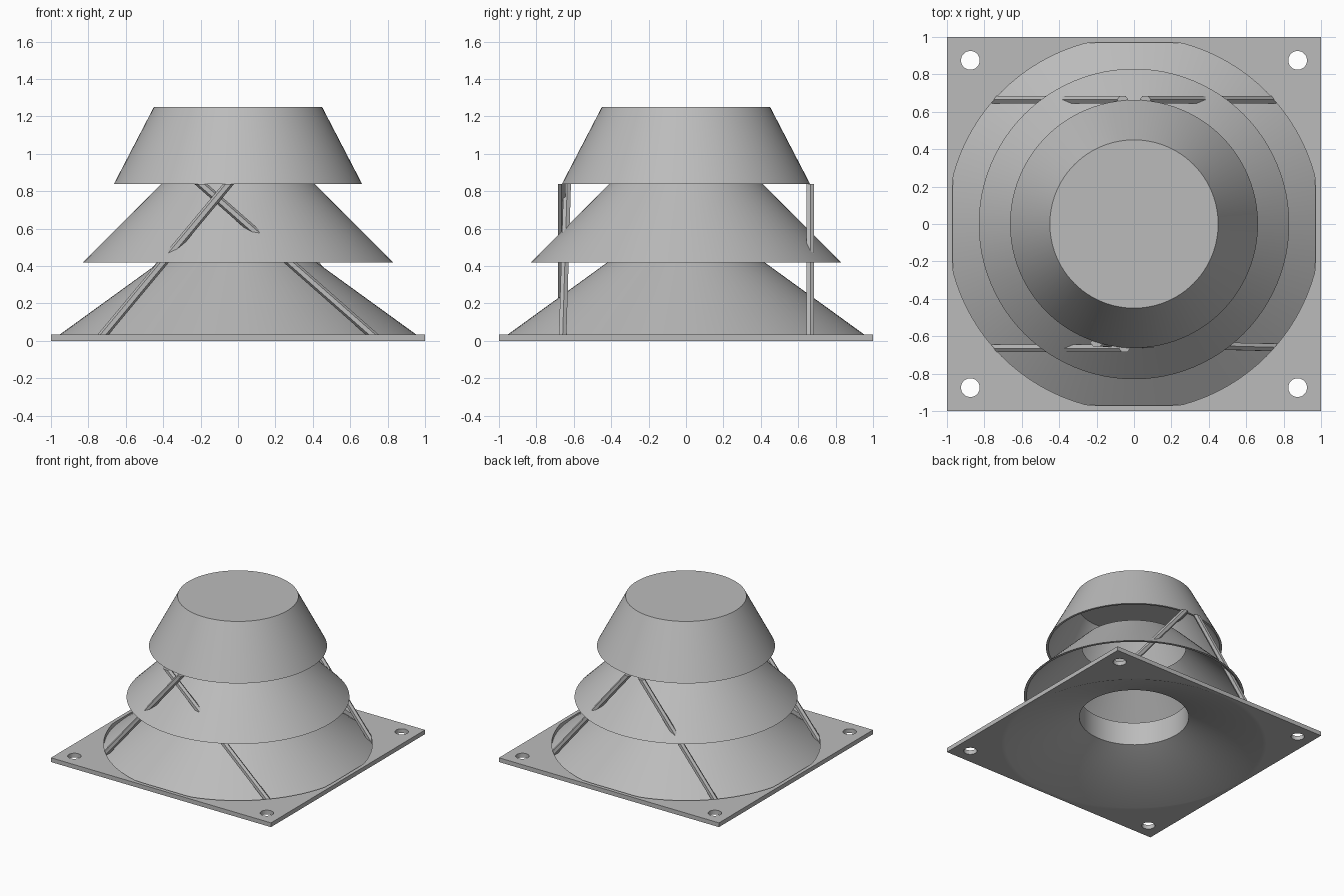
import bpy, bmesh
from math import sin, cos, pi, hypot
from mathutils import Vector, Matrix

old = bpy.data.objects.get("Cube")
if old:
    bpy.data.objects.remove(old, do_unlink=True)

grey = bpy.data.materials.new("plain grey")
grey.use_nodes = True
grey.diffuse_color = (0.5, 0.5, 0.5, 1)
grey.node_tree.nodes["Principled BSDF"].inputs["Base Color"].default_value = grey.diffuse_color


def finish(bm, name, smooth=False):
    bmesh.ops.recalc_face_normals(bm, faces=bm.faces)
    mesh = bpy.data.meshes.new(name)
    bm.to_mesh(mesh)
    bm.free()
    mesh.materials.append(grey)
    obj = bpy.data.objects.new(name, mesh)
    bpy.context.collection.objects.link(obj)
    if smooth:
        bpy.ops.object.select_all(action='DESELECT')
        obj.select_set(True)
        bpy.context.view_layer.objects.active = obj
        bpy.ops.object.shade_smooth_by_angle()
    return obj


def lathe(name, profile, closed=True):
    """Spin an (r, z) profile around the vertical axis."""
    bm = bmesh.new()
    verts = [bm.verts.new((r, 0, z)) for r, z in profile]
    pairs = list(zip(verts, verts[1:]))
    if closed:
        pairs.append((verts[-1], verts[0]))
    edges = [bm.edges.new(p) for p in pairs]
    bmesh.ops.spin(bm, geom=verts + edges, cent=(0, 0, 0), axis=(0, 0, 1),
                   angle=2 * pi, steps=96, use_merge=True)
    bmesh.ops.remove_doubles(bm, verts=bm.verts, dist=0.0001)
    return finish(bm, name, smooth=True)


def cylinder(bm, radius, x, y, segments):
    return bmesh.ops.create_cone(bm, cap_ends=True, segments=segments, radius1=radius,
                                 radius2=radius, depth=0.4,
                                 matrix=Matrix.Translation((x, y, 0)))["verts"]


# Square mounting plate
T = 0.035
bm = bmesh.new()
bmesh.ops.create_cube(bm, size=1, matrix=Matrix.Translation((0, 0, T / 2))
                      @ Matrix.Diagonal((2, 2, T, 1)))
plate = finish(bm, "mounting_plate")

# Cutter: large opening with flattened sides, and four screw holes
bm = bmesh.new()
for v in cylinder(bm, 1.0, 0, 0, 96):
    v.co.x = max(-0.97, min(0.97, v.co.x))
    v.co.y = max(-0.97, min(0.97, v.co.y))
for sx in (-1, 1):
    for sy in (-1, 1):
        cylinder(bm, 0.05, sx * 0.875, sy * 0.875, 32)
cutter = finish(bm, "plate_cutter")
cutter.hide_render = True
cutter.hide_viewport = True
cut = plate.modifiers.new("openings", 'BOOLEAN')
cut.operation = 'DIFFERENCE'
cut.solver = 'EXACT'
cut.object = cutter

# Lower cone with a shallow funnel and a straight throat
lathe("lower_cone", [(0.97, 0), (1.0, 0), (0.42, 0.42), (0.412, 0.42), (0.412, 0.23)])
# Middle skirt, open at both ends
lathe("middle_skirt", [(0.83, 0.42), (0.41, 0.84), (0.39, 0.84), (0.81, 0.42)])
# Upper cap, closed on top and hollow below
lathe("upper_cap", [(0, 1.25), (0.45, 1.25), (0.663, 0.84), (0.645, 0.84),
                    (0.43, 1.22), (0, 1.22)], closed=False)


def strut(name, x0, y0, x1, y1, top=0.84, r=0.023):
    """Six-sided bar cut level at both ends."""
    stretch = hypot(x1 - x0, top) / top
    bm = bmesh.new()
    rings = []
    for x, y, z in ((x0, y0, 0.005), (x1, y1, top)):
        rings.append([bm.verts.new((x + r * cos(k * pi / 3) * stretch,
                                    y + r * sin(k * pi / 3), z)) for k in range(6)])
    low, high = rings
    for k in range(6):
        n = (k + 1) % 6
        bm.faces.new((low[k], low[n], high[n], high[k]))
    bm.faces.new(low)
    bm.faces.new(high)
    finish(bm, name)


# Diagonal struts, two in front and two behind
strut("front_right_strut", -0.745, -0.665, -0.05, -0.665)
strut("front_left_strut", 0.75, -0.66, -0.20, -0.635)
strut("back_right_strut", -0.745, 0.665, -0.06, 0.665)
strut("back_left_strut", 0.745, 0.665, 0.06, 0.665)
